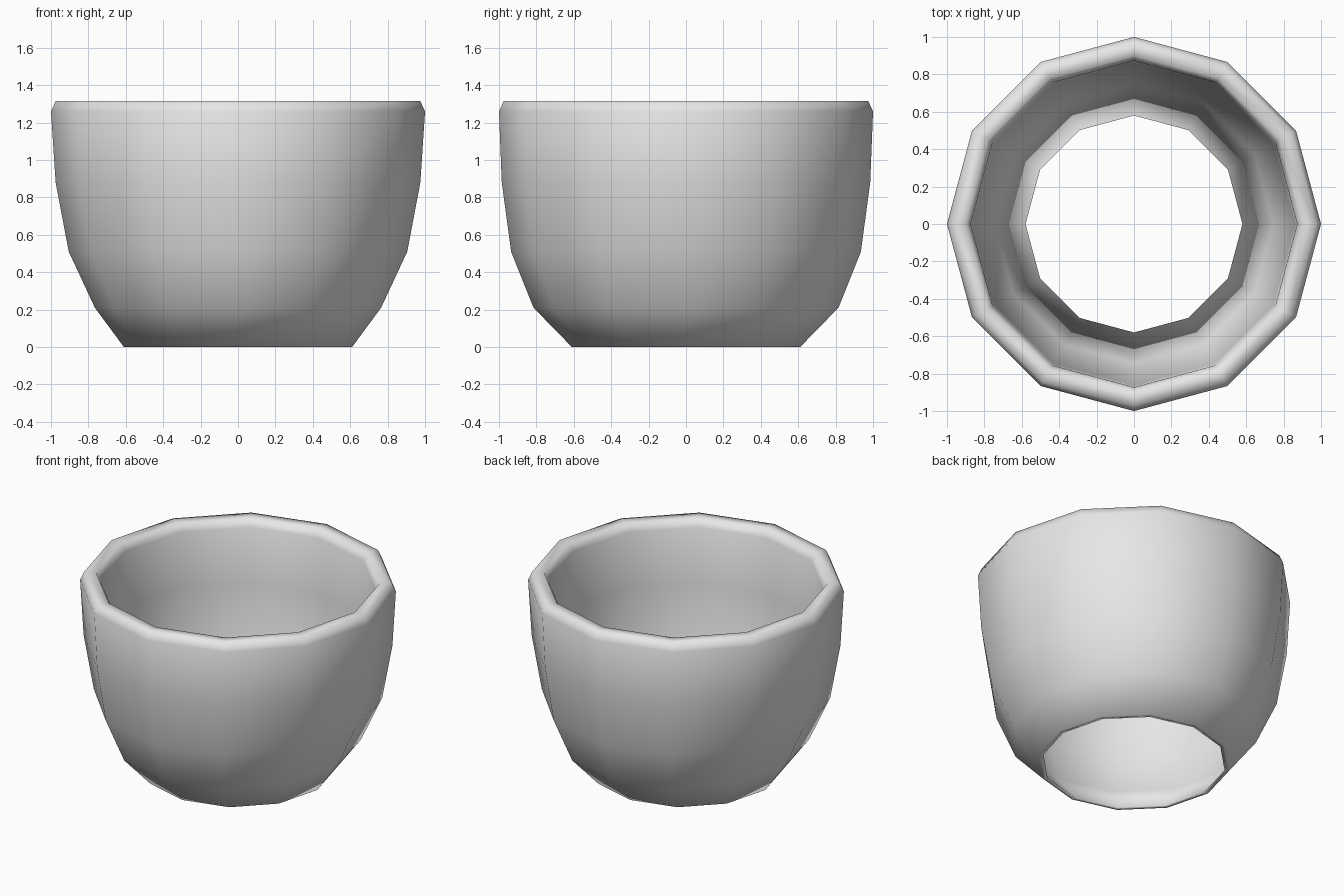
import bpy, bmesh
from math import cos, sin, pi

cube = bpy.data.objects.get("Cube")
if cube:
    bpy.data.objects.remove(cube, do_unlink=True)

SIDES = 12

# Wall section as (x radius, y radius, height): up the outside, over the lip, down the inside
outside = [(0.61, 0.61, 0), (0.765, 0.815, 0.21), (0.905, 0.935, 0.51),
           (0.975, 0.985, 0.88), (1.0, 1.0, 1.26)]
lip = [(0.975, 0.975, 1.315), (0.90, 0.90, 1.315)]
inside = [(r, r, z) for r, z in
          [(0.873, 1.26), (0.86, 0.88), (0.825, 0.51), (0.745, 0.21), (0.58, 0)]]


def ring(bm, rx, ry, z):
    angles = [2 * pi * i / SIDES for i in range(SIDES)]
    return [bm.verts.new((rx * cos(a), ry * sin(a), z)) for a in angles]


# Open-bottomed bowl: bridge every ring to the next, the last back to the first
bm = bmesh.new()
rings = [ring(bm, *section) for section in outside + lip + inside]
for lower, upper in zip(rings, rings[1:] + rings[:1]):
    for i in range(SIDES):
        j = (i + 1) % SIDES
        bm.faces.new((lower[i], lower[j], upper[j], upper[i])).smooth = True
bmesh.ops.recalc_face_normals(bm, faces=bm.faces)

mesh = bpy.data.meshes.new("bowl")
bm.to_mesh(mesh)
bm.free()
bowl = bpy.data.objects.new("bowl", mesh)
bpy.context.collection.objects.link(bowl)

# Plain grey finish
grey = bpy.data.materials.new("light_grey")
grey.use_nodes = True
colour = (0.8, 0.8, 0.8, 1)
grey.diffuse_color = colour
grey.node_tree.nodes["Principled BSDF"].inputs["Base Color"].default_value = colour
mesh.materials.append(grey)
